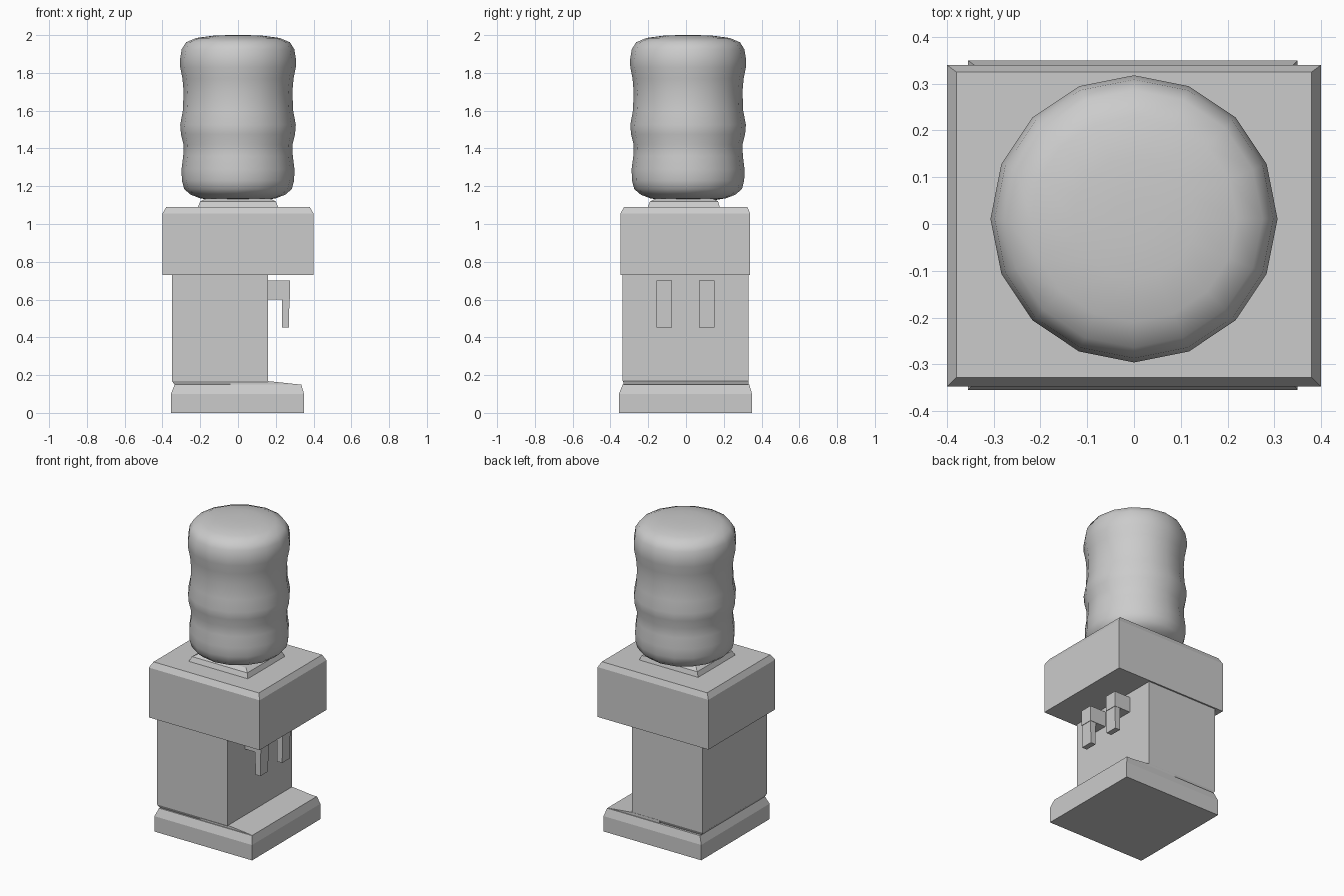
import bpy, bmesh, math

if "Cube" in bpy.data.objects:
    bpy.data.objects.remove(bpy.data.objects["Cube"])


def finish(bm, name, smooth=None):
    bmesh.ops.recalc_face_normals(bm, faces=bm.faces)
    mesh = bpy.data.meshes.new(name)
    bm.to_mesh(mesh)
    bm.free()
    ob = bpy.data.objects.new(name, mesh)
    bpy.context.collection.objects.link(ob)
    if smooth:
        bpy.ops.object.select_all(action='DESELECT')
        ob.select_set(True)
        bpy.context.view_layer.objects.active = ob
        bpy.ops.object.shade_smooth_by_angle(angle=math.radians(smooth))
    return ob


def loft(name, rings, smooth=None):
    """Skin a stack of closed rings (equal point counts) and cap both ends."""
    bm = bmesh.new()
    loops = [[bm.verts.new(p) for p in ring] for ring in rings]
    n = len(loops[0])
    for a, b in zip(loops, loops[1:]):
        for i in range(n):
            j = (i + 1) % n
            bm.faces.new((a[i], a[j], b[j], b[i]))
    bm.faces.new(loops[0])
    bm.faces.new(loops[-1])
    return finish(bm, name, smooth)


def rect(z, x0, x1, y0, y1):
    return [(x0, y0, z), (x1, y0, z), (x1, y1, z), (x0, y1, z)]


def circle(r, z, cx=0.0, cy=0.011, n=16):
    return [(cx + r * math.cos(2 * math.pi * i / n),
             cy + r * math.sin(2 * math.pi * i / n), z) for i in range(n)]


# Base with chamfered upper edge
loft("base", [rect(0, -.355, .35, -.355, .35),
              rect(.10, -.355, .35, -.355, .35),
              rect(.15, -.335, .335, -.335, .335)])

# Sloping drip tray on the base
tray = [(-.04, .148), (.33, .148), (.33, .15), (.16, .168), (-.04, .168)]
loft("drip_tray", [[(x, y, z) for x, z in tray] for y in (-.33, .33)])

# Column, slightly undercut at the foot
loft("column", [rect(.148, -.335, .155, -.325, .32),
                rect(.17, -.35, .16, -.335, .33),
                rect(.735, -.35, .16, -.335, .33)])

# Overhanging cabinet head
loft("head", [rect(.73, -.4, .4, -.348, .34),
              rect(1.055, -.4, .4, -.348, .34),
              rect(1.09, -.38, .38, -.328, .325)])

# Bottle seat
loft("bottle_seat", [rect(1.085, -.215, .215, -.205, .18),
                     rect(1.12, -.2, .2, -.19, .17),
                     rect(1.135, -.17, .17, -.16, .14)])

# Taps: body and nozzle
for side, y in (("left", -.115), ("right", .11)):
    loft("tap_body_" + side, [rect(.60, .155, .275, y - .042, y + .042),
                              rect(.70, .155, .275, y - .042, y + .042)])
    loft("tap_nozzle_" + side, [rect(.452, .234, .27, y - .04, y + .04),
                                rect(.605, .232, .272, y - .04, y + .04)])

# Ribbed bottle
profile = [(.15, 1.128), (.20, 1.136), (.25, 1.155), (.285, 1.185),
           (.297, 1.23), (.299, 1.29), (.29, 1.36), (.288, 1.42),
           (.302, 1.475), (.306, 1.525), (.292, 1.60), (.288, 1.70),
           (.294, 1.77), (.306, 1.83), (.307, 1.87), (.298, 1.925),
           (.275, 1.962), (.22, 1.985), (.13, 1.997), (.05, 2.0)]
loft("bottle", [circle(r, z) for r, z in profile], smooth=50)
